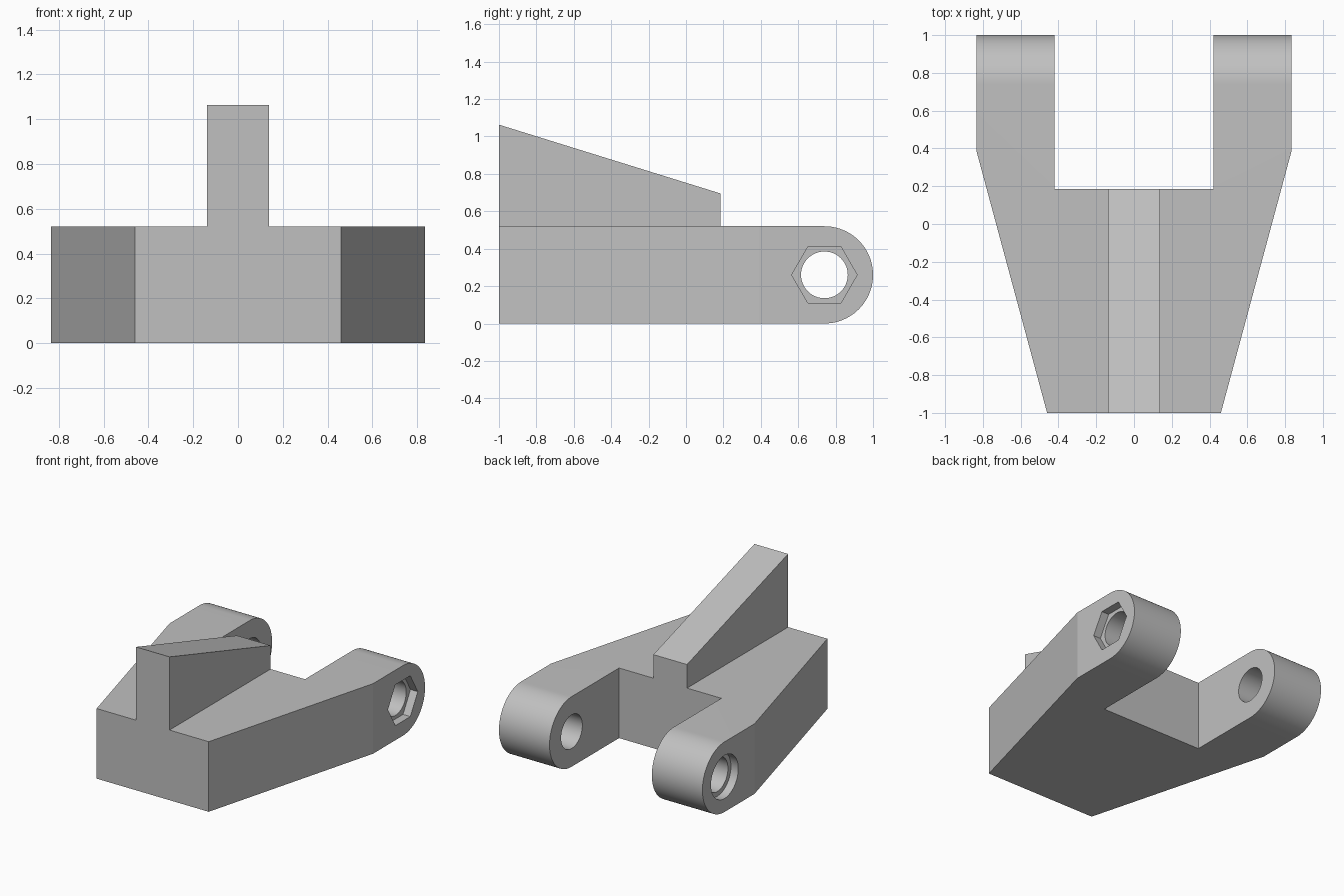
import bpy, bmesh, math
from mathutils import Vector

if "Cube" in bpy.data.objects:
    bpy.data.objects.remove(bpy.data.objects["Cube"])

HEIGHT = 0.52
RADIUS = HEIGHT / 2
PIN_Y = 1 - RADIUS
ARM_OUT = 0.835

grey = bpy.data.materials.new("plain grey")
grey.use_nodes = True
grey.diffuse_color = (0.53, 0.53, 0.53, 1)
grey.node_tree.nodes["Principled BSDF"].inputs["Base Color"].default_value = grey.diffuse_color


def prism(name, outline, direction):
    """Solid made by extruding a closed outline along a direction."""
    bm = bmesh.new()
    face = bm.faces.new([bm.verts.new(p) for p in outline])
    new = bmesh.ops.extrude_face_region(bm, geom=[face])["geom"]
    bmesh.ops.translate(bm, vec=Vector(direction),
                        verts=[v for v in new if isinstance(v, bmesh.types.BMVert)])
    bmesh.ops.recalc_face_normals(bm, faces=bm.faces)
    mesh = bpy.data.meshes.new(name)
    bm.to_mesh(mesh)
    bm.free()
    mesh.materials.append(grey)
    obj = bpy.data.objects.new(name, mesh)
    bpy.context.collection.objects.link(obj)
    return obj


def side_prism(name, profile, x0, x1):
    """Extrude a (y, z) profile from x0 to x1."""
    return prism(name, [(x0, y, z) for y, z in profile], (x1 - x0, 0, 0))


def arc(radius, steps, start=0.0, sweep=math.tau):
    return [(PIN_Y + radius * math.cos(start + sweep * i / steps),
             RADIUS + radius * math.sin(start + sweep * i / steps))
            for i in range(steps + (sweep < math.tau))]


def combine(target, tool, operation):
    """Apply a boolean and discard the tool."""
    mod = target.modifiers.new(operation.lower(), "BOOLEAN")
    mod.operation = operation
    mod.solver = "EXACT"
    mod.object = tool
    bpy.context.view_layer.objects.active = target
    bpy.ops.object.modifier_apply(modifier=mod.name)
    bpy.data.objects.remove(tool)


# Tapered fork body from its plan outline
half = [(0.46, -1), (ARM_OUT, 0.39), (ARM_OUT, 1), (0.42, 1), (0.42, 0.185)]
plan = half + [(-x, y) for x, y in reversed(half)]
body = prism("fork_bracket", [(x, y, 0) for x, y in plan], (0, 0, HEIGHT))

# Rounded arm ends
rounded = [(-1.2, HEIGHT), (-1.2, 0)] + arc(RADIUS, 48, -math.pi / 2, math.pi)
combine(body, side_prism("rounding", rounded, -1, 1), "INTERSECT")

# Sloping centre rib, sunk into the body
rib = [(-1, 0.2), (0.185, 0.2), (0.185, 0.695), (-1, 1.063)]
combine(body, side_prism("rib", rib, -0.138, 0.138), "UNION")

# Pin hole, hexagonal nut pocket and round bolt-head recess
DEPTH = 0.06
combine(body, side_prism("pin_hole", arc(0.125, 48), -1, 1), "DIFFERENCE")
combine(body, side_prism("nut_pocket", arc(0.175, 6), ARM_OUT - DEPTH, 1), "DIFFERENCE")
combine(body, side_prism("head_recess", arc(0.16, 48), -1, DEPTH - ARM_OUT), "DIFFERENCE")

# Smooth curved walls, crisp edges
bpy.ops.object.select_all(action="DESELECT")
body.select_set(True)
bpy.context.view_layer.objects.active = body
bpy.ops.object.shade_smooth_by_angle(angle=math.radians(12))
